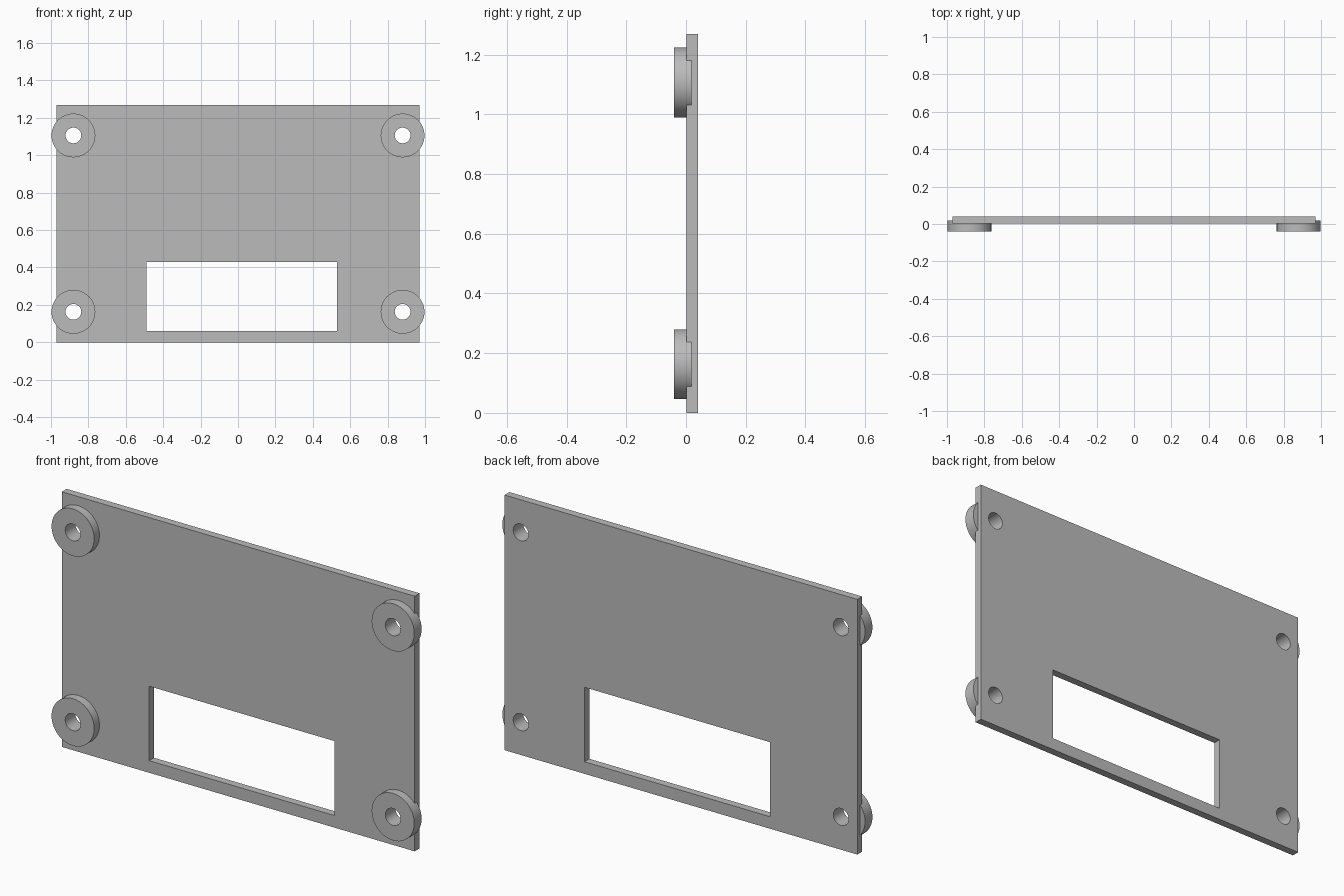
import bpy, bmesh, math
from mathutils import Matrix, Vector

if "Cube" in bpy.data.objects:
    bpy.data.objects.remove(bpy.data.objects["Cube"], do_unlink=True)

grey = bpy.data.materials.new("plain_grey")
grey.use_nodes = True
grey.diffuse_color = (0.5, 0.5, 0.5, 1)
grey.node_tree.nodes["Principled BSDF"].inputs["Base Color"].default_value = grey.diffuse_color

SPOTS = [(x, z) for x in (-0.88, 0.88) for z in (0.163, 1.106)]
BOSS_R, BORE_R = 0.117, 0.042
BOSS_FRONT, BOSS_BACK = -0.04, 0.018
PLATE_FRONT, PLATE_BACK = 0.002, 0.04


def make_object(name, bm):
    bmesh.ops.recalc_face_normals(bm, faces=bm.faces)
    mesh = bpy.data.meshes.new(name)
    bm.to_mesh(mesh)
    bm.free()
    mesh.materials.append(grey)
    obj = bpy.data.objects.new(name, mesh)
    bpy.context.collection.objects.link(obj)
    return obj


def box(name, low, high):
    low, high = Vector(low), Vector(high)
    bm = bmesh.new()
    bmesh.ops.create_cube(bm, size=1, matrix=Matrix.Translation((low + high) / 2)
                          @ Matrix.Diagonal((*(high - low), 1)))
    return make_object(name, bm)


def rods(name, radius, front, back):
    """Four cylinders along y, one at each corner."""
    bm = bmesh.new()
    for x, z in SPOTS:
        bmesh.ops.create_cone(bm, cap_ends=True, segments=64, radius1=radius, radius2=radius,
                              depth=back - front,
                              matrix=Matrix.Translation((x, (front + back) / 2, z))
                              @ Matrix.Rotation(math.pi / 2, 4, "X"))
    return make_object(name, bm)


def activate(obj):
    bpy.ops.object.select_all(action="DESELECT")
    obj.select_set(True)
    bpy.context.view_layer.objects.active = obj


def finish(obj, cutters):
    """Apply the cuts, then smooth the round walls."""
    activate(obj)
    for cutter in cutters:
        mod = obj.modifiers.new(cutter.name, "BOOLEAN")
        mod.operation, mod.solver, mod.object = "DIFFERENCE", "EXACT", cutter
        bpy.ops.object.modifier_apply(modifier=mod.name)
    bpy.ops.object.shade_smooth_by_angle(angle=math.radians(30))


# Cutters: bolt bores, spacer seats and the display window
bores = rods("bore_cutter", BORE_R, -0.2, 0.2)
seats = rods("seat_cutter", BOSS_R, -0.2, BOSS_BACK)
window = box("window_cutter", (-0.49, -0.2, 0.06), (0.53, 0.2, 0.43))

# Flat panel with its window, seats and bores
panel = box("panel", (-0.97, PLATE_FRONT, 0), (0.97, PLATE_BACK, 1.268))
finish(panel, [window, seats, bores])

# Round spacers set into the panel's front
spacers = rods("corner_spacers", BOSS_R, BOSS_FRONT, BOSS_BACK)
finish(spacers, [bores])

for cutter in (bores, seats, window):
    bpy.data.objects.remove(cutter, do_unlink=True)
